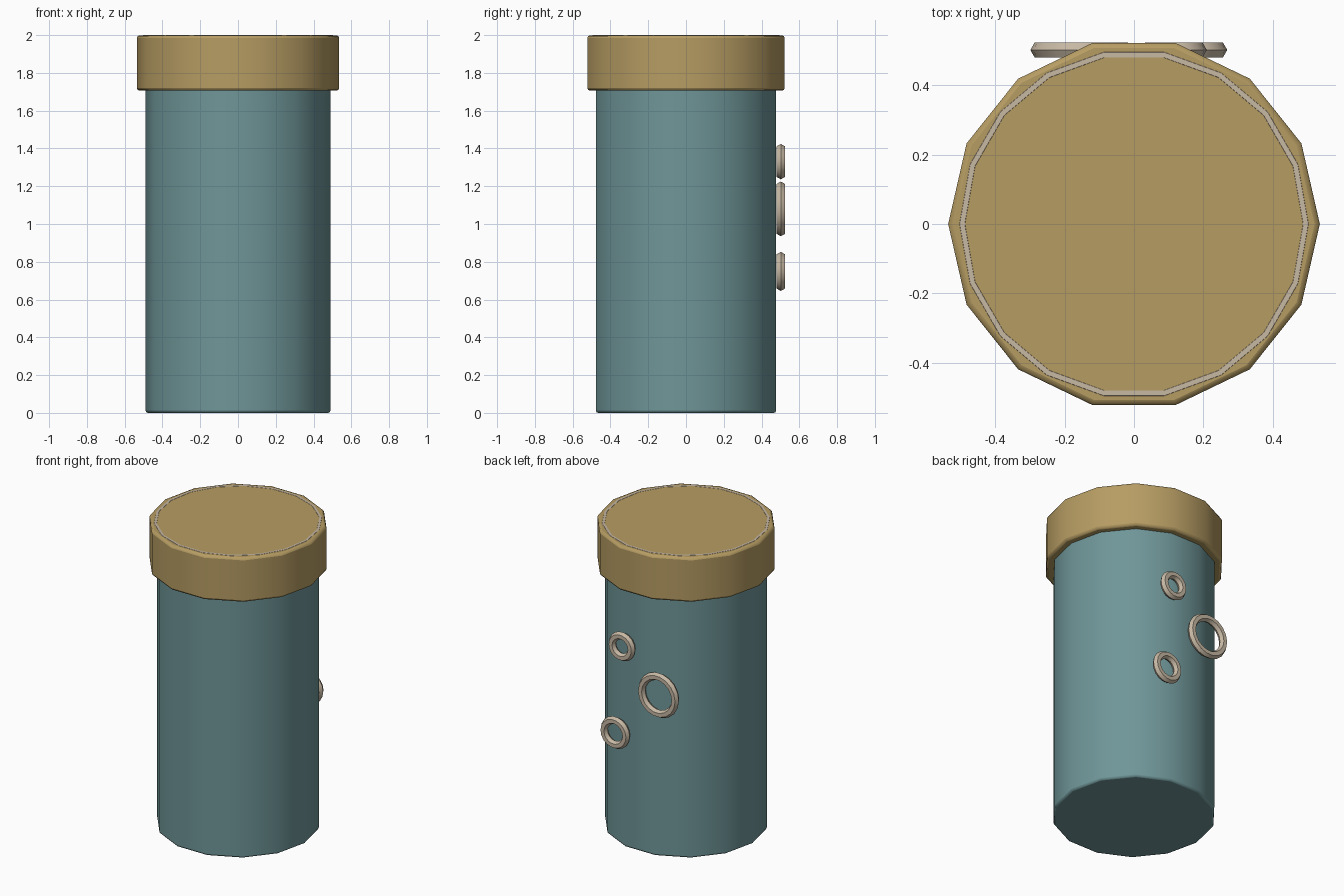
import bpy
import math

cube = bpy.data.objects.get("Cube")
if cube:
    bpy.data.objects.remove(cube, do_unlink=True)


def make_material(name, color):
    mat = bpy.data.materials.new(name)
    mat.use_nodes = True
    mat.diffuse_color = (*color, 1)
    mat.node_tree.nodes["Principled BSDF"].inputs["Base Color"].default_value = (*color, 1)
    return mat


teal = make_material("muted teal", (0.16, 0.305, 0.315))
tan = make_material("golden tan", (0.47, 0.335, 0.125))
cream = make_material("pale beige", (0.57, 0.48, 0.37))


def finish(name, mat):
    obj = bpy.context.object
    obj.name = name
    obj.data.materials.append(mat)
    bpy.ops.object.shade_smooth_by_angle(angle=math.radians(40))
    return obj


def add_drum(name, radius, bottom, top, bevel, mat):
    """Fourteen-sided cylinder with softened rims and a corner on the x axis."""
    bpy.ops.mesh.primitive_cylinder_add(
        vertices=14, radius=radius, depth=top - bottom,
        location=(0, 0, (bottom + top) / 2), rotation=(0, 0, math.pi / 2))
    obj = finish(name, mat)
    mod = obj.modifiers.new("soft rims", "BEVEL")
    mod.width = bevel
    mod.segments = 2
    mod.limit_method = "ANGLE"
    mod.angle_limit = math.radians(60)


def add_ring(name, location, major, minor, segments, tilt=0):
    bpy.ops.mesh.primitive_torus_add(
        major_radius=major, minor_radius=minor, major_segments=segments,
        minor_segments=6, location=location, rotation=(tilt, 0, 0))
    finish(name, cream)


# Canister body and overhanging lid
add_drum("body", 0.489, 0, 1.8, 0.012, teal)
add_drum("lid", 0.536, 1.706, 1.999, 0.015, tan)

# Thin trim set into the lid top
add_ring("lid_trim", (0, 0, 1.9875), 0.4955, 0.0145, 18)

# Three upright rings on the back
for name, x, z, major in (("upper_ring", 0.115, 1.33, 0.07),
                          ("middle_ring", -0.152, 1.08, 0.122),
                          ("lower_ring", 0.164, 0.749, 0.08)):
    add_ring(name, (x, 0.502, z), major, 0.025, 18, math.pi / 2)
